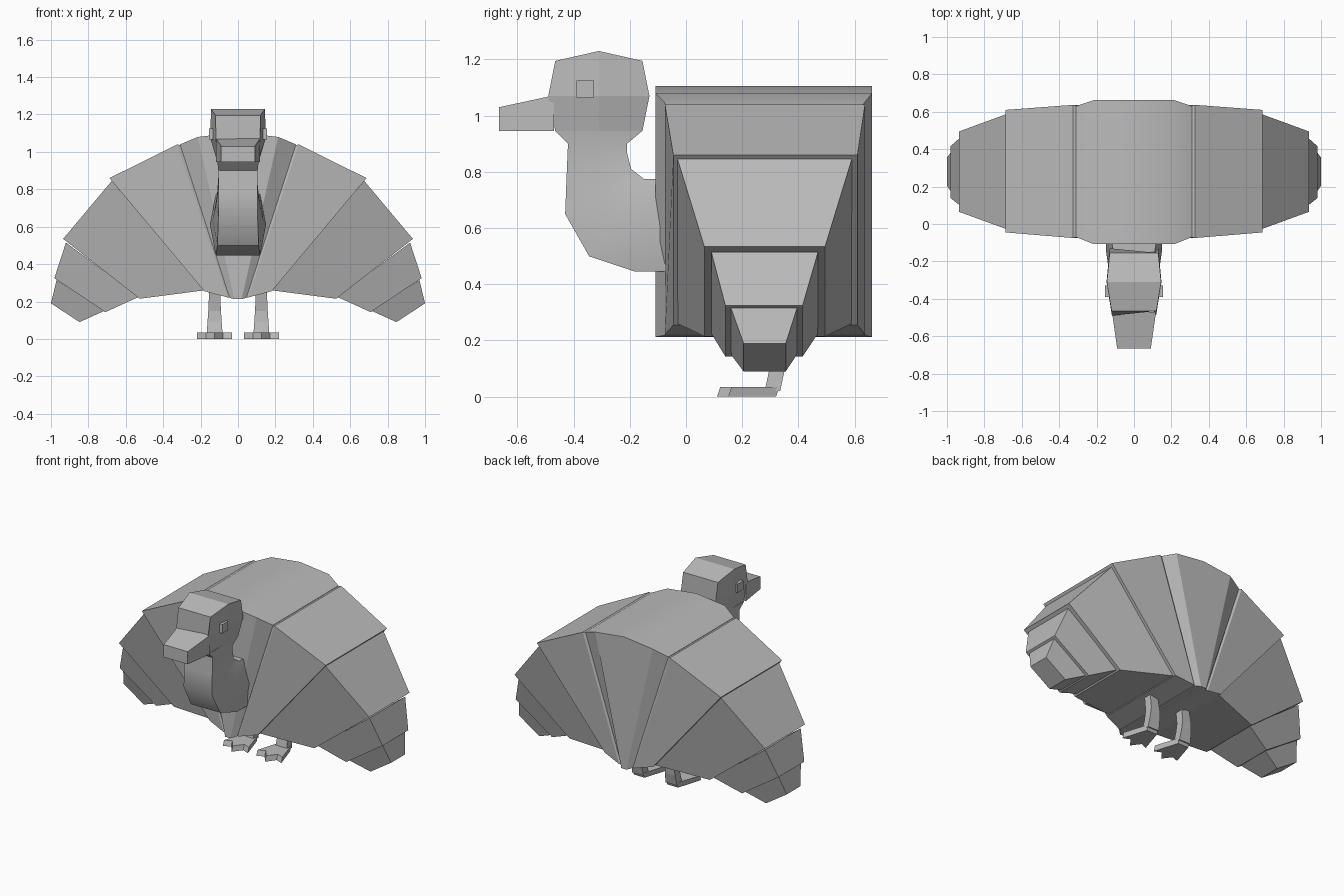
import bpy, bmesh, math

cube = bpy.data.objects.get("Cube")
if cube:
    bpy.data.objects.remove(cube, do_unlink=True)

GREY = (0.5, 0.5, 0.5, 1)
grey = bpy.data.materials.new("plain grey")
grey.use_nodes = True
grey.diffuse_color = GREY
grey.node_tree.nodes["Principled BSDF"].inputs["Base Color"].default_value = GREY


def loft(name, rings, smooth=None):
    """Skin a row of equal rings and cap both ends."""
    bm = bmesh.new()
    loops = [[bm.verts.new(p) for p in ring] for ring in rings]
    n = len(loops[0])
    for a, b in zip(loops, loops[1:]):
        for i in range(n):
            j = (i + 1) % n
            bm.faces.new((a[i], a[j], b[j], b[i]))
    bm.faces.new(loops[0])
    bm.faces.new(loops[-1])
    bmesh.ops.recalc_face_normals(bm, faces=bm.faces)
    mesh = bpy.data.meshes.new(name)
    bm.to_mesh(mesh)
    bm.free()
    mesh.materials.append(grey)
    obj = bpy.data.objects.new(name, mesh)
    bpy.context.collection.objects.link(obj)
    if smooth:
        bpy.ops.object.select_all(action='DESELECT')
        obj.select_set(True)
        bpy.context.view_layer.objects.active = obj
        bpy.ops.object.shade_smooth_by_angle(angle=math.radians(smooth))
    return obj


def slab(side, xt, zt, xb, zb, y0, y1):
    """Rectangular section fanned about the body: top edge, bottom edge, depth."""
    return [(side * xt, y0, zt), (side * xt, y1, zt), (side * xb, y1, zb), (side * xb, y0, zb)]


def band(front, mid, back, wf, wm, wb):
    """Six-sided section across x, from (y, z) points and half widths."""
    return [(-wf, *front), (wf, *front), (wm, *mid), (wb, *back), (-wb, *back), (-wm, *mid)]


# Middle wedge of the crescent
half = [(0.31, 1.04, 0.045, 0.22, -0.07, 0.63), (0.215, 1.08, 0.02, 0.213, -0.108, 0.662)]
loft("body_middle",
     [slab(-1, *s) for s in half]
     + [slab(1, 0, 1.105, 0, 0.213, -0.108, 0.662)]
     + [slab(1, *s) for s in reversed(half)], smooth=20)

# Stepped, tapering segments on each side
segments = [
    ((0.28, 1.03, 0.03, 0.225, -0.06, 0.62), (0.325, 1.04, 0.055, 0.222, -0.075, 0.637),
     (0.687, 0.86, 0.18, 0.255, -0.045, 0.61)),
    ((0.675, 0.845, 0.18, 0.26, -0.03, 0.59), (0.935, 0.535, 0.525, 0.215, 0.065, 0.495)),
    ((0.92, 0.515, 0.53, 0.225, 0.09, 0.47), (0.982, 0.325, 0.71, 0.143, 0.14, 0.415)),
    ((0.97, 0.315, 0.715, 0.15, 0.16, 0.395), (1.0, 0.19, 0.847, 0.09, 0.205, 0.355)),
]
for side, word in ((1, "left"), (-1, "right")):
    for i, seg in enumerate(segments, 1):
        loft(f"{word}_body_segment_{i}", [slab(side, *s) for s in seg])

# Neck, curving up from the chest
neck = [
    ((-0.465, 0.946), (-0.155, 0.946), 0.11, 0.11),
    ((-0.42, 0.9), (-0.21, 0.9), 0.105, 0.105),
    ((-0.425, 0.78), (-0.21, 0.87), 0.105, 0.105),
    ((-0.43, 0.65), (-0.195, 0.81), 0.105, 0.115),
    ((-0.345, 0.5), (-0.15, 0.775), 0.11, 0.135),
    ((-0.18, 0.445), (-0.1, 0.775), 0.118, 0.15),
    ((0, 0.445), (0, 0.775), 0.118, 0.15),
]
loft("neck", [band(f, ((f[0] + b[0]) / 2, (f[1] + b[1]) / 2), b, w, m, w)
              for f, b, w, m in neck], smooth=35)

# Head and beak
loft("head", [
    band((-0.465, 0.945), (-0.49, 1.07), (-0.465, 1.195), 0.105, 0.118, 0.12),
    band((-0.31, 0.945), (-0.31, 1.07), (-0.31, 1.23), 0.11, 0.147, 0.145),
    band((-0.155, 0.945), (-0.13, 1.07), (-0.155, 1.195), 0.11, 0.13, 0.13)])
loft("beak", [[(-w, y, 0.945), (w, y, 0.945), (w, y, z), (-w, y, z)]
              for y, z, w in ((-0.47, 1.072, 0.118), (-0.665, 1.03, 0.09))])

# Eyes, legs and webbed feet
toes = [(-0.04, 0.32), (0.04, 0.32), (0.093, 0.15), (0.045, 0.17),
        (0, 0.11), (-0.045, 0.17), (-0.093, 0.15)]
shin = [(0.28, 0.335, 0.02, 0.043), (0.295, 0.35, 0.09, 0.038),
        (0.3, 0.355, 0.15, 0.034), (0.28, 0.335, 0.28, 0.028)]
for side, word in ((1, "left"), (-1, "right")):
    loft(f"{word}_eye", [[(side * x, -0.39, 1.065), (side * x, -0.328, 1.065),
                          (side * x, -0.328, 1.125), (side * x, -0.39, 1.125)]
                         for x in (0.12, 0.156)])
    cx = side * 0.125
    loft(f"{word}_foot", [[(cx + x, y + dy, z) for x, y in toes]
                          for z, dy in ((0, 0), (0.035, 0.012))])
    loft(f"{word}_leg", [[(cx - w, a, z), (cx + w, a, z), (cx + w, b, z), (cx - w, b, z)]
                         for a, b, z, w in shin])
